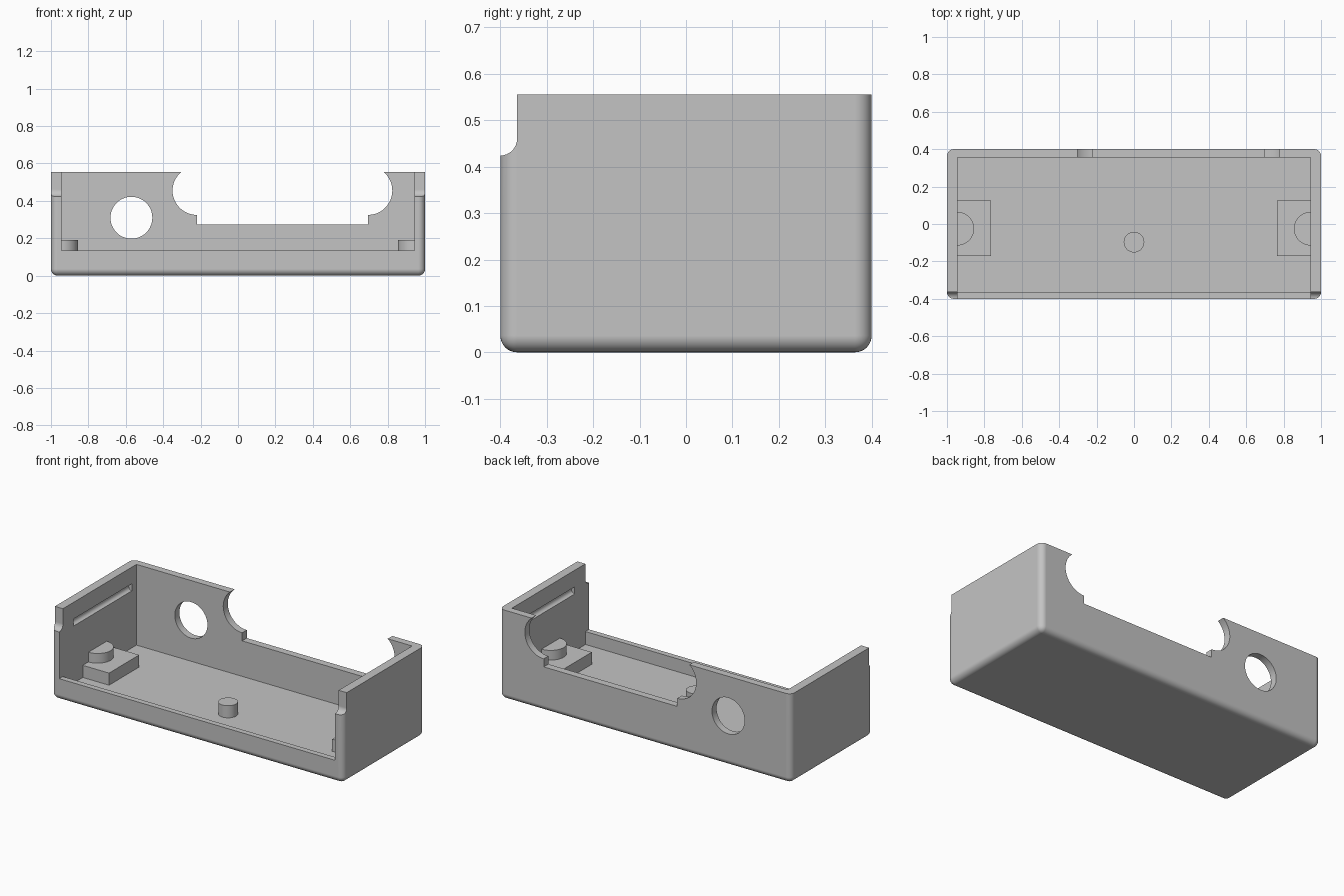
import bpy, bmesh
from math import sin, cos, pi

cube = bpy.data.objects.get("Cube")
if cube:
    bpy.data.objects.remove(cube, do_unlink=True)

grey = bpy.data.materials.new("light grey plastic")
grey.use_nodes = True
GREY = (0.55, 0.55, 0.55, 1)
grey.diffuse_color = GREY
grey.node_tree.nodes["Principled BSDF"].inputs["Base Color"].default_value = GREY

WALL_X = 0.945      # inner face of the side walls
FLOOR = 0.055       # top of the floor
TOP = 0.555         # rim height
FRONT, BACK = -0.365, 0.355   # inner faces of front lip and back wall
ROUND = 0.036       # outer edge radius


def arc(u, v, r, start, end, n=24):
    """Points on a circular arc, angles in half turns."""
    steps = [pi * (start + (end - start) * i / n) for i in range(n + 1)]
    return [(u + r * cos(a), v + r * sin(a)) for a in steps]


def rect(u0, u1, v0, v1):
    return [(u0, v0), (u1, v0), (u1, v1), (u0, v1)]


def prism(name, profile, axis, lo, hi, bevel_rule=None):
    """Extrude a 2D profile along an axis from lo to hi."""
    place = {"x": lambda u, v, w: (w, u, v),
             "y": lambda u, v, w: (u, w, v),
             "z": lambda u, v, w: (u, v, w)}[axis]
    bm = bmesh.new()
    rings = [[bm.verts.new(place(u, v, w)) for u, v in profile] for w in (lo, hi)]
    for ring in rings:
        bm.faces.new(ring)
    for i in range(len(profile)):
        a, b = rings[0][i - 1], rings[0][i]
        c, d = rings[1][i], rings[1][i - 1]
        bm.faces.new((a, b, c, d))
    bmesh.ops.recalc_face_normals(bm, faces=bm.faces)
    if bevel_rule:
        bmesh.ops.bevel(bm, geom=[e for e in bm.edges if bevel_rule(e)], offset=ROUND,
                        segments=8, profile=0.5, affect="EDGES")
    mesh = bpy.data.meshes.new(name)
    bm.to_mesh(mesh)
    bm.free()
    mesh.materials.append(grey)
    obj = bpy.data.objects.new(name, mesh)
    bpy.context.collection.objects.link(obj)
    return obj


def activate(obj):
    bpy.ops.object.select_all(action="DESELECT")
    obj.select_set(True)
    bpy.context.view_layer.objects.active = obj


def cut(target, cutter):
    cutter.hide_render = True
    mod = target.modifiers.new("cut", "BOOLEAN")
    mod.operation, mod.solver, mod.object = "DIFFERENCE", "EXACT", cutter
    activate(target)
    bpy.ops.object.modifier_apply(modifier=mod.name)
    bpy.data.objects.remove(cutter, do_unlink=True)


# Tray: block with rounded bottom and upright edges, rim left sharp
tray = prism("tray", rect(-1, 1, -0.4, 0.4), "z", 0, TOP,
             lambda e: min(v.co.z for v in e.verts) < 0.01)

# Main cavity and open front above the low lip
cut(tray, prism("cavity", rect(-WALL_X, WALL_X, FRONT, BACK), "z", FLOOR, 1))
cut(tray, prism("front_opening", rect(-WALL_X, WALL_X, 0.135, 1), "y", -1, -0.2))

# Stepped front edges of the side walls with a concave fillet
step = arc(-0.4, 0.46, ROUND, -0.5, 0, 8) + [(FRONT, 1), (-1, 1), (-1, 0.46 - ROUND)]
cut(tray, prism("wall_step", step, "x", -2, 2))

# Back wall: round hole and wide opening with circular ends
cut(tray, prism("round_hole", arc(-0.57, 0.31, 0.112, 0, 2, 48)[:-1], "y", 0.3, 0.5))
opening = [(-0.22, 0.275), (0.695, 0.275)]
opening += arc(0.695, 0.455, 0.13, -0.5, 0.5) + arc(-0.22, 0.455, 0.13, 0.5, 1.5)
cut(tray, prism("wide_opening", opening, "y", 0.3, 0.5))

# Snap grooves inside both side walls
for side in (-1, 1):
    ring = arc(side * WALL_X, 0.43, 0.022, 0, 2, 16)[:-1]
    cut(tray, prism("groove", ring, "y", -0.26, 0.31))

# Mounting blocks with half-round pegs against the side walls
parts = [tray]
for side, label in ((1, "left"), (-1, "right")):
    xs = sorted((side * 0.765, side * (WALL_X + 0.005)))
    parts.append(prism(label + "_block", rect(*xs, -0.17, 0.125), "z", FLOOR - 0.005, 0.13))
    start = 0.5 if side > 0 else -0.5
    half = arc(side * WALL_X, -0.025, 0.09, start, start + 1)
    parts.append(prism(label + "_peg", half, "z", 0.125, 0.19))

# Locating pin on the floor
parts.append(prism("floor_pin", arc(0, -0.097, 0.055, 0, 2, 36)[:-1], "z", FLOOR - 0.005, 0.13))

# Smooth curved faces, keep flat faces flat
for obj in parts:
    activate(obj)
    bpy.ops.object.shade_smooth_by_angle(angle=pi / 6)
    mod = obj.modifiers.new("even normals", "WEIGHTED_NORMAL")
    mod.keep_sharp = True
